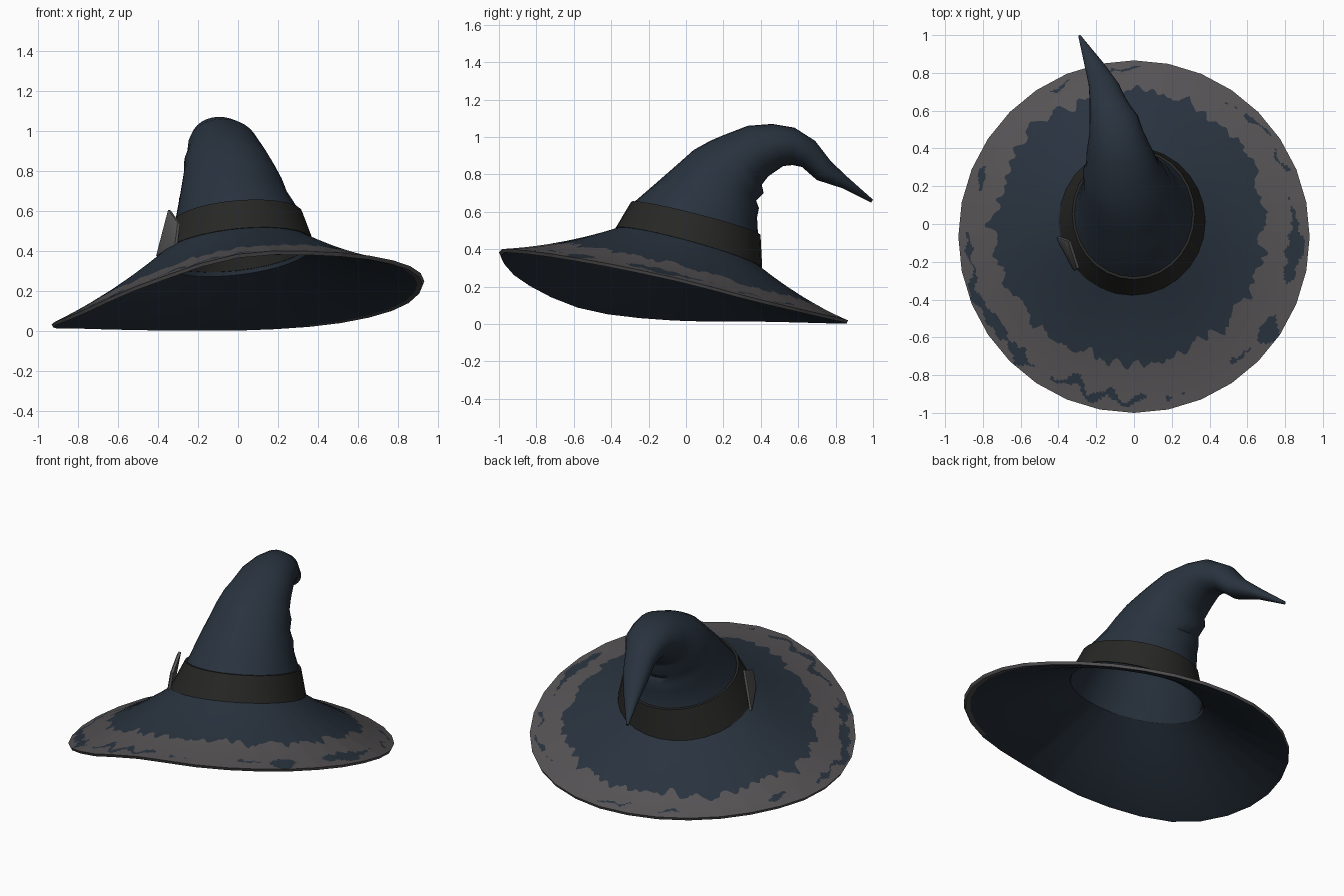
import bpy, bmesh, math
from mathutils import Vector, noise

cube = bpy.data.objects.get("Cube")
if cube:
    bpy.data.objects.remove(cube)


def make_material(name, rgb):
    m = bpy.data.materials.new(name)
    m.use_nodes = True
    m.diffuse_color = (*rgb, 1)
    m.node_tree.nodes["Principled BSDF"].inputs["Base Color"].default_value = (*rgb, 1)
    return m


BLUE = make_material("dark blue cloth", (0.022, 0.033, 0.049))
GREY = make_material("worn grey edge", (0.092, 0.086, 0.090))
DARK = make_material("black leather", (0.020, 0.020, 0.019))
METAL = make_material("dull metal", (0.10, 0.10, 0.104))

# Cross-sections of the crown: front y, front z, back y, back z, min x, max x, sideways tilt
RINGS = [
    (-.37, .51, .40, .30, -.39, .37, .04),
    (-.28, .65, .385, .48, -.315, .31, .025),
    (-.13, .78, .38, .57, -.29, .25, 0),
    (-.05, .85, .39, .62, -.28, .225, 0),
    (.04, .93, .375, .66, -.27, .19, 0),
    (.13, .98, .415, .70, -.27, .16, 0),
    (.20, 1.01, .405, .745, -.255, .135, 0),
    (.33, 1.06, .44, .79, -.25, .10, 0),
    (.46, 1.07, .52, .845, -.235, .05, 0),
    (.58, 1.05, .57, .85, -.235, .02, 0),
    (.69, .98, .62, .84, -.235, -.04, 0),
    (.775, .87, .70, .77, -.24, -.08, 0),
    (.87, .78, .84, .725, -.265, -.165, 0),
    (1.0, .665, .99, .65, -.295, -.28, 0),
]


def ring_point(ring, a, scale=1.0):
    fy, fz, by, bz, x0, x1, tilt = ring
    c, s = math.cos(a) * scale, math.sin(a) * scale
    return Vector(((x0 + x1) / 2 + (x1 - x0) / 2 * c,
                   (fy + by) / 2 + (by - fy) / 2 * s,
                   (fz + bz) / 2 + (bz - fz) / 2 * s + tilt * c))


def ring_loop(ring, n, scale=1.0):
    return [ring_point(ring, math.tau * i / n, scale) for i in range(n)]


def loft(name, loops, materials, rule=None, cyclic=False, caps=(), flip=False, angle=60):
    """Skin a list of point loops; rule(row, column) picks the material."""
    bm = bmesh.new()
    rows = [[bm.verts.new(p) for p in loop] for loop in loops]
    n = len(rows[0])
    for r in range(len(rows) if cyclic else len(rows) - 1):
        a, b = rows[r], rows[(r + 1) % len(rows)]
        for i in range(n):
            j = (i + 1) % n
            f = bm.faces.new((a[i], a[j], b[j], b[i]))
            f.material_index = rule(r, i) if rule else 0
    for k in caps:
        bm.faces.new(rows[k])
    bmesh.ops.recalc_face_normals(bm, faces=bm.faces[:])
    if flip:
        bmesh.ops.reverse_faces(bm, faces=bm.faces[:])
    me = bpy.data.meshes.new(name)
    bm.to_mesh(me)
    bm.free()
    for m in materials:
        me.materials.append(m)
    ob = bpy.data.objects.new(name, me)
    bpy.context.collection.objects.link(ob)
    bpy.ops.object.select_all(action='DESELECT')
    ob.select_set(True)
    bpy.context.view_layer.objects.active = ob
    bpy.ops.object.shade_smooth_by_angle(angle=math.radians(angle))


# Crown with its bent tip
loft("crown", [ring_loop(r, 28) for r in RINGS], [BLUE], caps=(-1,))

# Lining inside the hollow crown, meeting the underside of the brim
foot = [p - Vector((0, 0, .02)) for p in ring_loop(RINGS[0], 28)]
loft("crown_lining", [foot] + [ring_loop(r, 28, .96) for r in RINGS[1:10]],
     [BLUE], caps=(-1,), flip=True)

# Leather band around the foot of the crown
low, top = RINGS[0], RINGS[1]
loft("hat_band", [ring_loop(low, 28, 0.98), ring_loop(low, 28, 1.02),
                  ring_loop(top, 28, 1.04), ring_loop(top, 28, 0.98)],
     [DARK], cyclic=True, angle=40)

# Brim: wavy rim heights every 30 degrees, starting at +x
RIM_Z = [.25, .13, .05, .02, .022, .03, .035, .09, .24, .385, .395, .345]
SIDES, SUB = 32, 10
N = SIDES * SUB


def rim_corner(k):
    a = math.tau * k / SIDES
    u = (k % SIDES) * 12 / SIDES
    i, t = int(u), u % 1
    p0, p1, p2, p3 = (RIM_Z[(i + d) % 12] for d in (-1, 0, 1, 2))
    z = p1 + t / 2 * (p2 - p0 + t * (2 * p0 - 5 * p1 + 4 * p2 - p3 + t * (3 * (p1 - p2) + p3 - p0)))
    return Vector((.93 * math.cos(a), -.067 + .933 * math.sin(a), max(z, .02)))


def brim_point(i, t, drop=0.0):
    rim = rim_corner(i // SUB).lerp(rim_corner(i // SUB + 1), (i % SUB) / SUB)
    p = ring_point(RINGS[0], math.tau * i / N).lerp(rim, t)
    p.z -= drop + .08 * t * (1 - t)
    return p


def around(i, freq, level=0.0):
    """Smooth noise running around the brim."""
    a = math.tau * i / N
    return noise.noise((math.cos(a) * freq, math.sin(a) * freq, level))


def lopsided(i, base, side, back):
    a = math.tau * i / N
    return base + side * math.cos(a) + back * math.sin(a)


def worn_start(i):
    return (lopsided(i, .62, -.03, .05) + .06 * around(i, 6, .3)
            + .08 * around(i, 14, .7) + .05 * around(i, 28, .4))


INNER, EDGE = 4, 24
loops = [[brim_point(i, worn_start(i) * k / INNER) for i in range(N)] for k in range(INNER)]
loops += [[brim_point(i, worn_start(i) + (1 - worn_start(i)) * k / EDGE) for i in range(N)]
          for k in range(EDGE + 1)]
LIP = len(loops) - 1
# Underside of the brim
for t, drop in ((.985, .02), (.94, .022), (.6, .02), (.28, .02), (0, .02)):
    loops.append([brim_point(i, t, drop) for i in range(N)])


def brim_colour(row, i):
    if row < INNER:
        return 0
    if row < LIP:
        # Long blue streaks showing through the worn edge
        s = (row - INNER) / EDGE
        width = lopsided(i, .0, 0, -.04) + .28 * around(i, 5, 2.3) + .1 * around(i, 18, 4.1)
        return 0 if abs(s - .7 - .25 * around(i, 8, 6.2)) < width else 1
    if row == LIP + 1:
        # Worn turn-under along the right-hand edge only
        return 1 if math.cos(math.tau * i / N) > .4 else 0
    return 1 if row == LIP else 0


loft("brim", loops, [BLUE, GREY], brim_colour, cyclic=True, angle=50)

# Flared metal buckle lying against the band
face = [Vector(p) for p in ((-.345, -.09, .605), (-.405, -.07, .375),
                            (-.312, -.245, .43), (-.298, -.235, .54))]
normal = (face[1] - face[0]).cross(face[3] - face[0]).normalized()
if normal.x > 0:
    normal = -normal
middle = sum(face, Vector()) / 4
loft("buckle", [[p - normal * .01 for p in face], [p + normal * .004 for p in face],
                [p.lerp(middle, .15) + normal * .01 for p in face]],
     [METAL], caps=(0, -1), angle=30)
